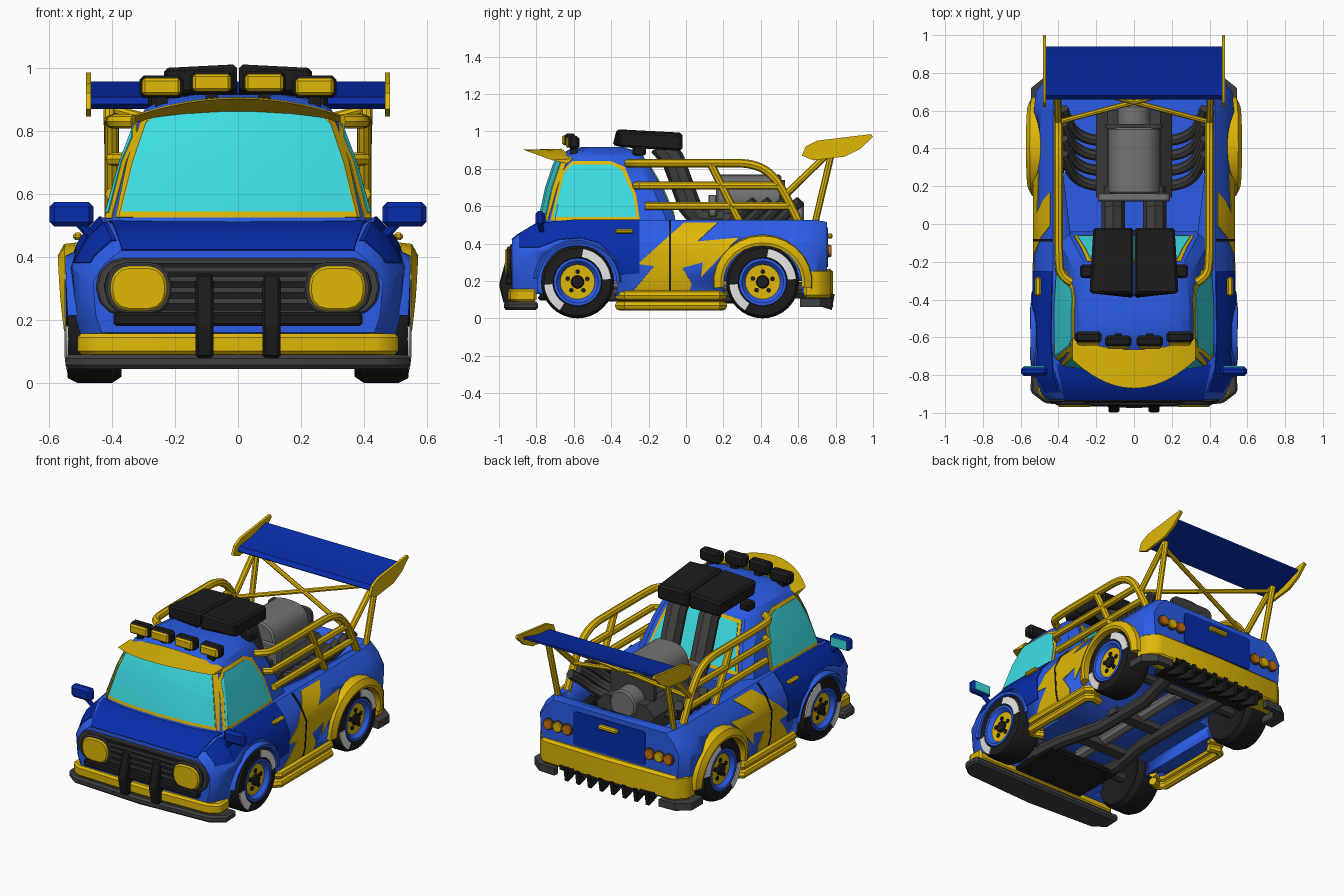
import bpy, bmesh, math
from mathutils import Vector

if "Cube" in bpy.data.objects:
    bpy.data.objects.remove(bpy.data.objects["Cube"])

COL = {'bright_blue': (.024, .108, .80), 'dark_blue': (.002, .025, .40), 'yellow': (.75, .48, .002),
       'cyan_glass': (.045, .73, .78), 'black': (.012, .012, .012), 'dark_grey': (.05, .05, .05),
       'grey': (.17, .17, .17), 'white': (.78, .78, .78), 'orange': (.62, .17, .004)}
MAT = {}
for k, c in COL.items():
    MAT[k] = bpy.data.materials.new(k)
    MAT[k].diffuse_color = (*c, 1)


# ---------- helpers ----------
def bake(ob):
    dg = bpy.context.evaluated_depsgraph_get()
    me = bpy.data.meshes.new_from_object(ob.evaluated_get(dg))
    ob.modifiers.clear()
    ob.data = me


def style(ob, mat, mirror=False):
    ob.data.materials.clear()
    ob.data.materials.append(MAT[mat])
    for p in ob.data.polygons:
        p.material_index = 0
    if mirror:
        ob.modifiers.new('mirror', 'MIRROR')
        bake(ob)
    bpy.ops.object.select_all(action='DESELECT')
    ob.select_set(True)
    bpy.context.view_layer.objects.active = ob
    bpy.ops.object.shade_smooth_by_angle(angle=math.radians(30))
    return ob


def link(name, me):
    ob = bpy.data.objects.new(name, me)
    bpy.context.collection.objects.link(ob)
    return ob


def loft(name, rings, mat, mirror=False, loop=False, bevel=0):
    bm = bmesh.new()
    vs = [[bm.verts.new(p) for p in r] for r in rings]
    n = len(vs[0])
    for a, b in zip(vs, vs[1:] + (vs[:1] if loop else [])):
        for i in range(n):
            bm.faces.new((a[i], a[(i + 1) % n], b[(i + 1) % n], b[i]))
    if not loop:
        bm.faces.new(vs[0])
        bm.faces.new(vs[-1])
    bmesh.ops.recalc_face_normals(bm, faces=bm.faces)
    if bevel:
        bmesh.ops.bevel(bm, geom=bm.edges[:], offset=bevel, segments=1, affect='EDGES', clamp_overlap=True)
    me = bpy.data.meshes.new(name)
    bm.to_mesh(me)
    bm.free()
    return style(link(name, me), mat, mirror)


def prism(name, poly, axis, lo, hi, mat, mirror=False, bevel=0):
    def at(a):
        return [{0: (a, u, v), 1: (u, a, v), 2: (u, v, a)}[axis] for u, v in poly]
    return loft(name, [at(lo), at(hi)], mat, mirror, bevel=bevel)


def box(name, c, s, mat, mirror=False, bevel=0):
    x, y, w, d = c[0], c[1], s[0] / 2, s[1] / 2
    return prism(name, [(x - w, y - d), (x + w, y - d), (x + w, y + d), (x - w, y + d)], 2,
                 c[2] - s[2] / 2, c[2] + s[2] / 2, mat, mirror, bevel)


def circle(u, v, r, n=20):
    return [(u + r * math.cos(i * math.tau / n), v + r * math.sin(i * math.tau / n)) for i in range(n)]


def rrect(u, v, hw, hh, c):
    return [(u + sx * (hw - c) + c * math.cos(math.radians(a + k)), v + sy * (hh - c) + c * math.sin(math.radians(a + k)))
            for sx, sy, a in ((1, 1, 0), (-1, 1, 90), (-1, -1, 180), (1, -1, 270)) for k in (0, 30, 60, 90)]


def sym(half):
    return half + [(-u, v) for u, v in reversed(half) if abs(u) > 1e-6]


def lathe(name, prof, y, z, mat, a0=0, a1=360, n=32):
    full = a1 - a0 == 360
    ang = [math.radians(a0 + (a1 - a0) * i / n) for i in range(n if full else n + 1)]
    return loft(name, [[(x, y + r * math.cos(a), z + r * math.sin(a)) for r, x in prof] for a in ang], mat, True, full)


def tube(name, paths, r, mat, mirror=False, smooth=False):
    cu = bpy.data.curves.new(name, 'CURVE')
    cu.dimensions, cu.bevel_depth, cu.bevel_resolution, cu.use_fill_caps = '3D', r, 2, True
    cu.resolution_u = 5
    for p in paths:
        s = cu.splines.new('NURBS' if smooth else 'POLY')
        s.points.add(len(p) - 1)
        for q, c in zip(s.points, p):
            q.co = (*c, 1)
        if smooth:
            s.order_u, s.use_endpoint_u = 3, True
    tmp = link('tmp_curve', cu)
    me = bpy.data.meshes.new_from_object(tmp.evaluated_get(bpy.context.evaluated_depsgraph_get()))
    bpy.data.objects.remove(tmp)
    return style(link(name, me), mat, mirror)


def boolean(ob, cutter, op='DIFFERENCE'):
    m = ob.modifiers.new('cut', 'BOOLEAN')
    m.operation, m.object, m.solver = op, cutter, 'EXACT'
    bake(ob)
    bpy.data.objects.remove(cutter)


def decal(name, src, poly, axis, lo, hi, way, mat, mirror=False, t=.005):
    """Thin plate that follows the skin of src inside an outline."""
    ob = link(name, src.data.copy())
    boolean(ob, prism('cutter', poly, axis, lo, hi, mat), 'INTERSECT')
    bm = bmesh.new()
    bm.from_mesh(ob.data)
    bmesh.ops.delete(bm, geom=[f for f in bm.faces if f.normal.dot(Vector(way)) < .08], context='FACES')
    bm.to_mesh(ob.data)
    bm.free()
    m = ob.modifiers.new('plate', 'SOLIDIFY')
    m.thickness, m.offset = t, 1
    bake(ob)
    return style(ob, mat, mirror)


FRONT, REAR, WZ = -.58, .41, .195

# ---------- lower body with wheel arches, bed and open underside ----------
rings = []
for y, w, zt, zb in [(-.93, .46, .42, .16), (-.90, .49, .445, .15), (-.80, .525, .505, .13), (-.6, .54, .525, .12),
                     (-.2, .53, .525, .12), (.2, .53, .525, .12), (.6, .53, .525, .13), (.7, .52, .525, .15), (.755, .48, .515, .2)]:
    h = zt - zb
    half = [(0, zb), (.94 * w, zb), (.98 * w, zb + .2 * h), (w, zb + .62 * h), (.92 * w, zb + .84 * h), (.81 * w, zt), (0, zt)]
    rings.append([(x, y, z) for x, z in sym(half)])
body = loft('body', rings, 'bright_blue')
for y in (FRONT, REAR):
    boolean(body, prism('cutter', circle(y, WZ, .215, 32), 0, .33, .8, 'bright_blue', True))
boolean(body, prism('cutter', sym([(.33, -.1), (.38, .3), (.38, .70)]), 2, .36, .7, 'bright_blue'))
boolean(body, box('cutter', (0, 0, .05), (.8, 1.36, .3), 'bright_blue'))

# ---------- cab ----------
rings = []
for z, yf, yr, w in [(.48, -.79, -.04, .43), (.54, -.78, -.06, .415), (.70, -.745, -.13, .37), (.82, -.705, -.2, .325),
                     (.87, -.68, -.23, .295), (.90, -.63, -.28, .24), (.915, -.56, -.34, .15)]:
    half = [(0, yf), (.55 * w, yf + .01), (.9 * w, yf + .035), (w, yf + .085), (w, (yf + yr) / 2),
            (.95 * w, yr - .05), (.82 * w, yr), (0, yr)]
    rings.append([(x, y, z) for x, y in sym(half)])
cab = loft('cab', rings, 'bright_blue')

# windows: yellow frame plate with glass plate on top
for nm, t, mat, d in (('frame', .004, 'yellow', .018), ('glass', .008, 'cyan_glass', 0)):
    decal('windshield_' + nm, cab, sym([(0, .543 - d), (.368 + d, .543 - d), (.332 + d, .70), (.292 + d, .82), (.265 + d, .845 + d), (0, .86 + d)]),
          1, -1.2, -.5, (0, -1, 0), mat, t=t)
    decal('side_window_' + nm, cab, [(-.705 - d, .54 - d), (-.265 + d, .54 - d), (-.285 + d, .66), (-.345 + d, .79 + d),
          (-.40, .82 + d), (-.61, .82 + d), (-.645 - d, .78)], 0, .2, .8, (1, 0, 0), mat, True, t)
    decal('rear_window_' + nm, cab, sym([(0, .56 - d), (.30 + d, .56 - d), (.23 + d, .80 + d), (0, .81 + d)]),
          1, -.4, .3, (0, 1, 0), mat, t=t)

# sun visor
vis = []
for i in range(-6, 7):
    u = i / 6
    z, yb = .907 - .055 * u * u, -.665 + .06 * u * u
    vis.append([(.325 * u, -.87 + .15 * u * u, z - .005), (.325 * u, yb, z), (.325 * u, yb - .03, z - .045 + .02 * u * u)])
loft('sun_visor', vis, 'yellow')

# ---------- painted panels ----------
decal('hood_panel', body, sym([(.36, -.97), (.41, -.74)]), 2, .40, .7, (0, 0, 1), 'dark_blue')
decal('fender_top', body, [(.385, -.89), (.6, -.89), (.6, -.78), (.42, -.78)], 2, .38, .7, (0, 0, 1), 'dark_blue', True, .004)
decal('door', body, [(-.78, .53), (-.25, .53), (-.25, .24), (-.355, .235), (-.38, .32), (-.46, .4), (-.56, .43), (-.68, .42), (-.78, .38)],
      0, .4, .8, (1, 0, 0), 'dark_blue', True)
decal('lightning_bolt', body, [(-.28, .15), (-.17, .28), (-.26, .29), (-.01, .51), (.17, .51), (.06, .41), (.28, .43),
      (.08, .22), (.09, .30), (-.02, .27), (.03, .19), (.02, .15)], 0, .4, .8, (1, 0, 0), 'yellow', True, .004)
decal('door_seam', body, [(-.092, .14), (-.08, .14), (-.08, .52), (-.092, .52)], 0, .4, .8, (1, 0, 0), 'black', True, .006)
decal('tailgate', body, rrect(0, .38, .25, .105, .02), 1, .7, .9, (0, 1, 0), 'dark_blue')
box('door_handle', (.508, -.33, .465), (.03, .10, .024), 'yellow', True, .008)
box('tailgate_handle', (0, .768, .44), (.13, .03, .028), 'yellow', bevel=.008)

# ---------- fender flares ----------
for nm, y, mat, ro, xo, a0, a1 in (('front_flare', FRONT, 'bright_blue', .245, .548, 0, 175), ('rear_flare', REAR, 'yellow', .272, .572, -8, 188)):
    arch = []
    for i in range(15):
        a = math.radians(a0 + (a1 - a0) * i / 14)
        k = .62 + .38 * max(0, math.sin(a)) ** .5
        arch.append([(x, y + r * math.cos(a), WZ + (r - .016) * math.sin(a)) for r, x in
                     ((.209, .47), (.209, .515 + (xo - .52) * k), (.225, .52 + (xo - .52) * k), (ro - .01, .51 + (xo - .53) * k), (ro, .47))])
    loft(nm, arch, mat, True)

# ---------- wheels ----------
for nm, y in (('front', FRONT), ('rear', REAR)):
    lathe(nm + '_tyre', [(.02, .40), (.12, .40), (.175, .37), (.195, .40), (.195, .51), (.18, .54), (.13, .545), (.12, .52), (.12, .47), (.02, .47)],
          y, WZ, 'black')
    for i, (a0, a1) in enumerate(((5, 80), (185, 238))):
        lathe(f'{nm}_tyre_white_{i}', [(.135, .54), (.18, .536), (.18, .545), (.135, .55)], y, WZ, 'white', a0, a1, 8)
    lathe(nm + '_rim_ring', [(.09, .48), (.127, .48), (.127, .547), (.112, .547), (.09, .52)], y, WZ, 'bright_blue')
    prism(nm + '_rim', circle(y, WZ, .1, 24), 0, .46, .523, 'yellow', True)
    prism(nm + '_hub', circle(y, WZ, .036, 12), 0, .5, .54, 'black', True, .006)
    for i in range(5):
        a = i * math.tau / 5 + .3
        prism(f'{nm}_bolt_{i}', circle(y + .055 * math.cos(a), WZ + .055 * math.sin(a), .013, 8), 0, .5, .53, 'black', True)
    tube(nm + '_axle', [[(-.42, y, WZ), (.42, y, WZ)]], .035, 'dark_grey')

# ---------- front end ----------
prism('grille_surround', rrect(0, .305, .45, .092, .085), 1, -.942, -.9, 'dark_grey', bevel=.006)
prism('grille', rrect(0, .305, .425, .075, .07), 1, -.947, -.9, 'black')
for i, z in enumerate((.26, .295, .33, .36)):
    box(f'grille_slat_{i}', (0, -.945, z), (.5, .018, .016), 'dark_grey')
prism('headlight_rim', rrect(.315, .30, .105, .083, .07), 1, -.957, -.9, 'dark_grey', True, .006)
prism('headlight', rrect(.315, .30, .09, .072, .06), 1, -.968, -.9, 'yellow', True, .008)
prism('front_bumper', sym([(.505, -.80), (.51, -.90), (.45, -.94), (0, -.955)]), 2, .09, .157, 'yellow', bevel=.012)
prism('front_lip', sym([(.545, -.79), (.548, -.89), (.47, -.95), (0, -.975)]), 2, .045, .09, 'dark_grey', bevel=.012)
box('guard_crossbar', (0, -.945, .202), (.79, .04, .042), 'black', bevel=.008)
prism('guard_upright', [(-.93, .08), (-.975, .08), (-1, .18), (-.955, .345), (-.92, .345), (-.92, .2)], 0, .078, .135, 'black', True, .008)
box('side_mirror', (.528, -.78, .535), (.14, .05, .078), 'dark_blue', True, .015)
box('mirror_glass', (.528, -.756, .535), (.11, .008, .055), 'cyan_glass', True)
tube('mirror_arm', [[(.42, -.74, .46), (.46, -.77, .46), (.505, -.78, .51)]], .016, 'dark_blue', True)

# ---------- roof lights and air scoop ----------
for i, (x, z) in enumerate(((.083, .953), (.243, .94))):
    box(f'roof_light_housing_{i}', (x, -.62 + .02 * i, z), (.14, .06, .072), 'black', True, .014)
    box(f'roof_light_{i}', (x, -.652 + .02 * i, z), (.122, .02, .056), 'yellow', True, .009)
    box(f'roof_light_foot_{i}', (x, -.60, z - .045), (.04, .04, .05), 'black', True)
loft('air_scoop', [[(.003, -.395, .925), (.235, -.35, .915), (.235, -.37, 1.0), (.003, -.37, 1.012)],
                   [(.003, -.02, .895), (.215, -.02, .895), (.215, -.02, .985), (.003, -.02, .993)]], 'black', True, bevel=.012)
box('scoop_bracket', (.25, -.25, .895), (.07, .07, .05), 'black', True, .01)
tube('intake_pipe', [[(.11, -.14, .93), (.11, -.07, .85), (.11, .02, .60), (.11, .07, .535), (.11, .2, .53)]], .062, 'dark_grey', True)

# ---------- engine ----------
prism('engine_block', sym([(.14, .36), (.2, .5), (.14, .56)]), 1, .14, .6, 'dark_grey')
prism('supercharger', rrect(0, .65, .138, .118, .1), 1, .16, .51, 'grey', bevel=.01)
prism('engine_front_plate', rrect(0, .60, .19, .06, .03), 1, .12, .165, 'grey', bevel=.006)
prism('engine_rear_plate', rrect(0, .64, .15, .10, .04), 1, .505, .53, 'dark_grey')
prism('engine_rear_can', circle(0, .54, .09, 16), 1, .5, .63, 'grey', bevel=.01)
tube('exhaust_headers', [[(.12, y, .46), (.22, y, .46), (.31, y + .04, .50), (.35, y + .1, .57), (.375, y + .17, .625)]
                         for y in (.2, .28, .36, .44)], .029, 'dark_grey', True, True)

# ---------- roll cage ----------
tube('cage_top_rail', [[(.33, -.31, .83), (.385, -.28, .83), (.40, -.2, .83), (.40, .2, .83), (.40, .34, .83),
                        (.40, .44, .79), (.40, .52, .69), (.40, .61, .50)]], .023, 'yellow', True, True)
tube('cage_lower_rails', [[(.36, -.27, .71), (.40, -.24, .71), (.40, .50, .71)], [(.40, -.22, .60), (.40, .56, .60)],
                          [(.40, .13, .83), (.40, .29, .51)]], .021, 'yellow', True)

# ---------- rear wing ----------
prism('wing', [(.66, .885), (.68, .907), (.8, .92), (.94, .957), (.94, .945), (.8, .895), (.68, .870)], 0, -.47, .47, 'dark_blue')
prism('wing_endplate', [(.62, .87), (.64, .92), (.70, .95), (.99, .985), (1, .97), (.93, .905), (.85, .865), (.68, .845)],
      0, .466, .482, 'yellow', True)
tube('wing_struts', [[(.40, .53, .66), (.41, .77, .89)], [(.40, .69, .51), (.41, .78, .89)]], .018, 'yellow', True)
tube('wing_cross_brace', [[(s * .40, .54, .66), (-s * .40, .75, .87)] for s in (1, -1)], .014, 'yellow')

# ---------- rear end ----------
prism('rear_bumper', sym([(.515, .63), (.515, .71), (.45, .775), (0, .785)]), 2, .11, .265, 'yellow', bevel=.015)
prism('rear_lip', [(.36, .75), (.36, .785), (.47, .78), (.545, .72), (.545, .61), (.47, .61), (.47, .71), (.44, .75)], 2, .06, .105, 'dark_grey', True)
box('diffuser_plate', (0, .68, .12), (.66, .2, .03), 'black')
for i in range(8):
    x = -.28 + .08 * i
    prism(f'diffuser_fin_{i}', [(.58, .12), (.795, .13), (.78, .045), (.73, .06)], 0, x - .012, x + .012, 'black')
for i, (x, m) in enumerate(((.285, 'orange'), (.35, 'yellow'), (.415, 'orange'))):
    prism(f'tail_light_rim_{i}', circle(x, .36, .035, 14), 1, .74, .765, 'dark_grey', True)
    prism(f'tail_light_{i}', circle(x, .36, .032, 14), 1, .74, .778, m, True, .004)

# ---------- side steps and chassis ----------
tube('side_steps', [[(.42, -.33, z), (.48, -.355, z), (.512, -.32, z), (.512, .17, z), (.48, .195, z), (.42, .18, z)] for z in (.068, .122)],
     .026, 'yellow', True)
tube('chassis_rails', [[(.22, -.78, .16), (.22, -.4, .13), (.16, -.1, .12), (.16, .3, .12), (.22, .66, .16)]], .04, 'dark_grey', True)
for i, y in enumerate((-.3, .05)):
    box(f'chassis_crossmember_{i}', (0, y, .14), (.42, .07, .04), 'dark_grey')
box('skid_tray', (0, -.62, .11), (.5, .34, .03), 'black', bevel=.01)
tube('drive_shaft', [[(0, -.5, .16), (0, .4, .18)]], .035, 'grey')

for m in bpy.data.materials:
    if m.users and not m.is_grease_pencil:
        m.use_nodes = True
        m.node_tree.nodes["Principled BSDF"].inputs["Base Color"].default_value = m.diffuse_color
